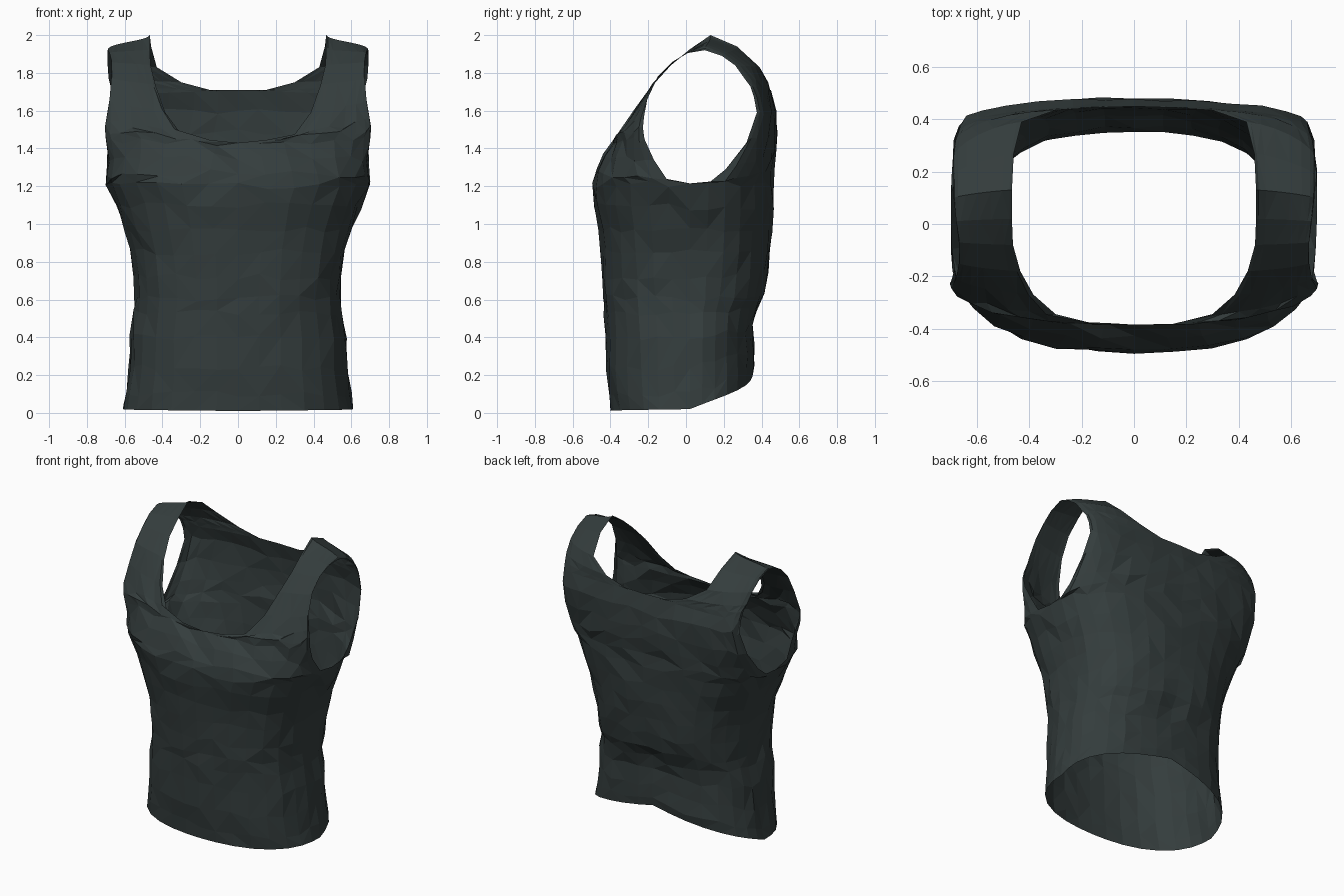
import bpy, bmesh, math, random
from mathutils import Vector

if "Cube" in bpy.data.objects:
    bpy.data.objects.remove(bpy.data.objects["Cube"])

random.seed(4)
COLS = 8

# Rows shared by front and back below the armhole: side half-width, side height
SIDE = [(.61, .02), (.598, .10), (.578, .24), (.573, .40), (.55, .53), (.543, .60),
        (.552, .72), (.57, .85), (.60, .97), (.645, 1.09), (.70, 1.215)]
# Centre line of each panel for those rows: y, z
FRONT_MID = [(-.40, .01), (-.41, .10), (-.42, .24), (-.42, .40), (-.43, .53), (-.437, .61),
             (-.445, .72), (-.45, .85), (-.46, .97), (-.485, 1.10), (-.49, 1.20)]
BACK_MID = [(.355, .22), (.365, .27), (.36, .36), (.36, .46), (.372, .555), (.415, .635),
            (.437, .74), (.447, .86), (.457, .97), (.462, 1.09), (.463, 1.21)]

# Rows above: neck-side point, armhole-side point, roundness
FRONT_TOP = [((0, -.475, 1.28), (.695, -.10, 1.235), 2.6),
             ((0, -.435, 1.36), (.685, -.17, 1.34), 2.4),
             ((0, -.385, 1.43), (.70, -.22, 1.45), 2.2),
             ((.15, -.382, 1.445), (.705, -.228, 1.51), 2.0),
             ((.30, -.345, 1.475), (.695, -.222, 1.57), 1.7),
             ((.385, -.27, 1.59), (.68, -.205, 1.66), 1.5),
             ((.435, -.18, 1.73), (.67, -.15, 1.78), 1.4),
             ((.463, -.08, 1.84), (.67, -.07, 1.86), 1.3),
             ((.467, .02, 1.925), (.68, .01, 1.905), 1.3),
             ((.467, .13, 2.0), (.69, .10, 1.92), 1.3)]
BACK_TOP = [((0, .466, 1.30), (.70, .13, 1.225), 2.7),
            ((0, .475, 1.40), (.695, .21, 1.29), 2.6),
            ((0, .48, 1.50), (.69, .32, 1.43), 2.4),
            ((0, .478, 1.60), (.67, .375, 1.59), 2.2),
            ((0, .45, 1.71), (.67, .36, 1.67), 2.2),
            ((.15, .445, 1.71), (.675, .34, 1.73), 2.0),
            ((.30, .435, 1.75), (.685, .31, 1.77), 1.8),
            ((.43, .39, 1.83), (.69, .26, 1.84), 1.5),
            ((.46, .27, 1.94), (.69, .19, 1.89), 1.3),
            ((.467, .13, 2.0), (.69, .10, 1.92), 1.3)]


def panel_rows(mid, top):
    lower = [((0, y, z), (w, .02, sz), 2.4 + .3 * min(1, z / 1.2))
             for (y, z), (w, sz) in zip(mid, SIDE)]
    return lower + top


def row_points(inner, outer, n):
    """Superellipse quarter from the centre/neck edge to the side/armhole edge."""
    pts = []
    for i in range(COLS + 1):
        f = i / COLS
        t = math.pi / 2 * (.5 * f + .5 * f * f * (3 - 2 * f))
        a = math.sin(t) ** (2 / n)
        b = max(0, math.cos(t)) ** (2 / n) if i < COLS else 0
        pts.append(Vector((inner[0] + (outer[0] - inner[0]) * a,
                           outer[1] + (inner[1] - outer[1]) * b,
                           inner[2] + (outer[2] - inner[2]) * f)))
    return pts


bm = bmesh.new()

# Front and back panels, each built for both sides
for rows in (panel_rows(FRONT_MID, FRONT_TOP), panel_rows(BACK_MID, BACK_TOP)):
    for s in (1, -1):
        grid = [[bm.verts.new((p.x * s, p.y, p.z)) for p in row_points(*r)] for r in rows]
        for lo, hi in zip(grid, grid[1:]):
            for i in range(COLS):
                bm.faces.new((lo[i], lo[i + 1], hi[i + 1], hi[i]))

# Sew the centre lines, side seams and shoulder seams
bmesh.ops.remove_doubles(bm, verts=bm.verts, dist=.002)
bmesh.ops.recalc_face_normals(bm, faces=bm.faces)
bm.normal_update()

# Cloth wrinkles: small irregular folds away from the open edges
for v in bm.verts:
    if not v.is_boundary and v.co.z < 1.6:
        v.co += v.normal * random.uniform(-.009, .007)
        v.co.z += random.uniform(-.018, .018)

# Irregular triangles for the faceted cloth look
for f in list(bm.faces):
    if len(f.verts) == 4:
        k = random.randint(0, 1)
        bmesh.utils.face_split(f, f.verts[k], f.verts[k + 2])
bmesh.ops.recalc_face_normals(bm, faces=bm.faces)

mesh = bpy.data.meshes.new("tank_top")
bm.to_mesh(mesh)
bm.free()

cloth = bpy.data.materials.new("dark_green_grey_cloth")
cloth.diffuse_color = (.034, .046, .046, 1)
cloth.use_nodes = True
cloth.node_tree.nodes["Principled BSDF"].inputs["Base Color"].default_value = cloth.diffuse_color
mesh.materials.append(cloth)
tank_top = bpy.data.objects.new("tank_top", mesh)
bpy.context.collection.objects.link(tank_top)
